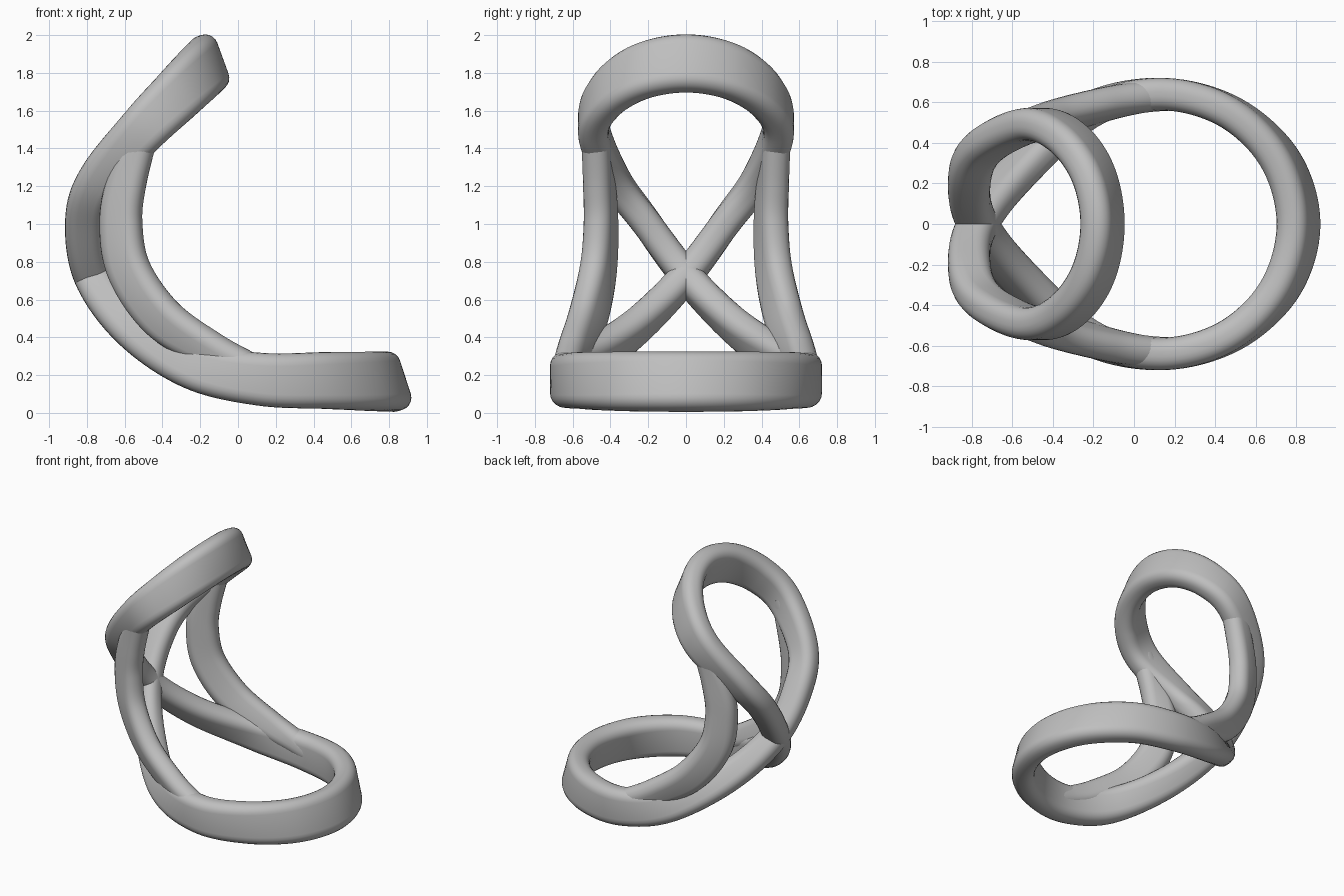
import bpy, bmesh
from math import sin, cos, pi, radians
from mathutils import Vector

cube = bpy.data.objects.get("Cube")
if cube:
    bpy.data.objects.remove(cube)

grey = bpy.data.materials.new("plain grey")
grey.use_nodes = True
grey.diffuse_color = (0.52, 0.52, 0.52, 1)
bsdf = grey.node_tree.nodes["Principled BSDF"]
bsdf.inputs["Base Color"].default_value = (0.52, 0.52, 0.52, 1)
bsdf.inputs["Roughness"].default_value = 0.6

STEPS, CORNER = 12, 5


def spline(keys, closed):
    """Smooth samples through keys of x, y, z, tilt angle, depth and lean."""
    n = len(keys)
    pick = (lambda i: keys[i % n]) if closed else (lambda i: keys[min(max(i, 0), n - 1)])
    out = []
    for i in range(n if closed else n - 1):
        a, b, c, d = (pick(i + k) for k in (-1, 0, 1, 2))
        for s in range(STEPS):
            t = s / STEPS
            out.append([q + 0.5 * t * (r - p + t * (2 * p - 5 * q + 4 * r - w
                        + t * (3 * (q - r) + w - p))) for p, q, r, w in zip(a, b, c, d)])
    if not closed:
        out.append(list(keys[-1]))
    return out


def rounded_section(width, depth):
    """Rounded rectangle as (across, along) offsets."""
    r = 0.068
    pts = []
    for q, (sx, sy) in enumerate(((1, 1), (-1, 1), (-1, -1), (1, -1))):
        for k in range(CORNER + 1):
            a = (q + k / CORNER) * pi / 2
            pts.append((sx * (width / 2 - r) + r * cos(a), sy * (depth / 2 - r) + r * sin(a)))
    return pts


def sweep(name, keys, width, closed):
    samples = spline(keys, closed)
    n = len(samples)
    bm = bmesh.new()
    rings = []
    for i, (x, y, z, tilt, depth, lean) in enumerate(samples):
        before = samples[(i - 1) % n] if closed else samples[max(i - 1, 0)]
        after = samples[(i + 1) % n] if closed else samples[min(i + 1, n - 1)]
        tangent = (Vector(after[:3]) - Vector(before[:3])).normalized()
        along = Vector((cos(radians(tilt)), lean, sin(radians(tilt))))
        across = tangent.cross(along).normalized()
        along = across.cross(tangent)
        centre = Vector((x, y, z))
        rings.append([bm.verts.new(centre + across * u + along * v)
                      for u, v in rounded_section(width, depth)])
    m = len(rings[0])
    for i in range(n if closed else n - 1):
        a, b = rings[i], rings[(i + 1) % n]
        for k in range(m):
            bm.faces.new((a[k], a[(k + 1) % m], b[(k + 1) % m], b[k]))
    if not closed:
        bm.faces.new(rings[0])
        bm.faces.new(rings[-1])
    bmesh.ops.recalc_face_normals(bm, faces=bm.faces)
    mesh = bpy.data.meshes.new(name)
    bm.to_mesh(mesh)
    bm.free()
    mesh.materials.append(grey)
    obj = bpy.data.objects.new(name, mesh)
    bpy.context.collection.objects.link(obj)
    bpy.ops.object.select_all(action='DESELECT')
    obj.select_set(True)
    bpy.context.view_layer.objects.active = obj
    bpy.ops.object.shade_smooth_by_angle(angle=radians(40))


def mirrored(keys):
    return [(x, -y, z, tilt, depth, -lean) for x, y, z, tilt, depth, lean in keys]


def seat_arc(deg):
    """Point on the rounded front part of the seat ring."""
    c, s = cos(radians(deg)), sin(radians(deg))
    return (0.12 + 0.69 * c, 0.64 * s, 0.178 - 0.013 * c, 87 + 21 * c, 0.28 + 0.04 * c, 0)


def top_arc(deg):
    """Point on the rounded upper part of the back ring."""
    c, s = cos(radians(deg)), sin(radians(deg))
    return (-0.5 + 0.345 * s, -0.49 * c, 1.505 + 0.345 * s, -45 - 25 * s, 0.26 + 0.05 * s, 0)


# Crossed loop: seat ring, crossing behind it, then the back ring
seat_side = [seat_arc(d) for d in (30, 60, 90)] + [
    (-0.24, 0.55, 0.25, 63, 0.25, 0), (-0.56, 0.27, 0.45, 37, 0.22, 0)]
crossing = [(-0.77, 0, 0.725, 16, 0.2, 0)]
back_side = [(-0.81, -0.22, 1.02, -4, 0.21, 0), (-0.735, -0.38, 1.24, -24, 0.22, 0)] + [
    top_arc(d) for d in (0, 30, 60)]
half = seat_side + crossing + back_side
sweep("seat_and_back_loop", [seat_arc(0)] + half + [top_arc(90)] + mirrored(half)[::-1],
      0.16, True)

# Side posts joining the back ring to the seat ring
post = [(-0.49, 0.485, 1.52, -42, 0.16, 0), (-0.59, 0.46, 1.22, -12, 0.21, 0.3),
        (-0.62, 0.45, 1.0, 2, 0.23, 0.4), (-0.575, 0.465, 0.75, 26, 0.24, 0.5),
        (-0.4, 0.52, 0.5, 50, 0.24, 0.55), (-0.14, 0.59, 0.33, 62, 0.2, 0.45),
        (0.05, 0.625, 0.24, 75, 0.17, 0.2), (0.22, 0.635, 0.17, 85, 0.15, 0)]
sweep("back_post", post, 0.15, False)
sweep("front_post", mirrored(post), 0.15, False)
